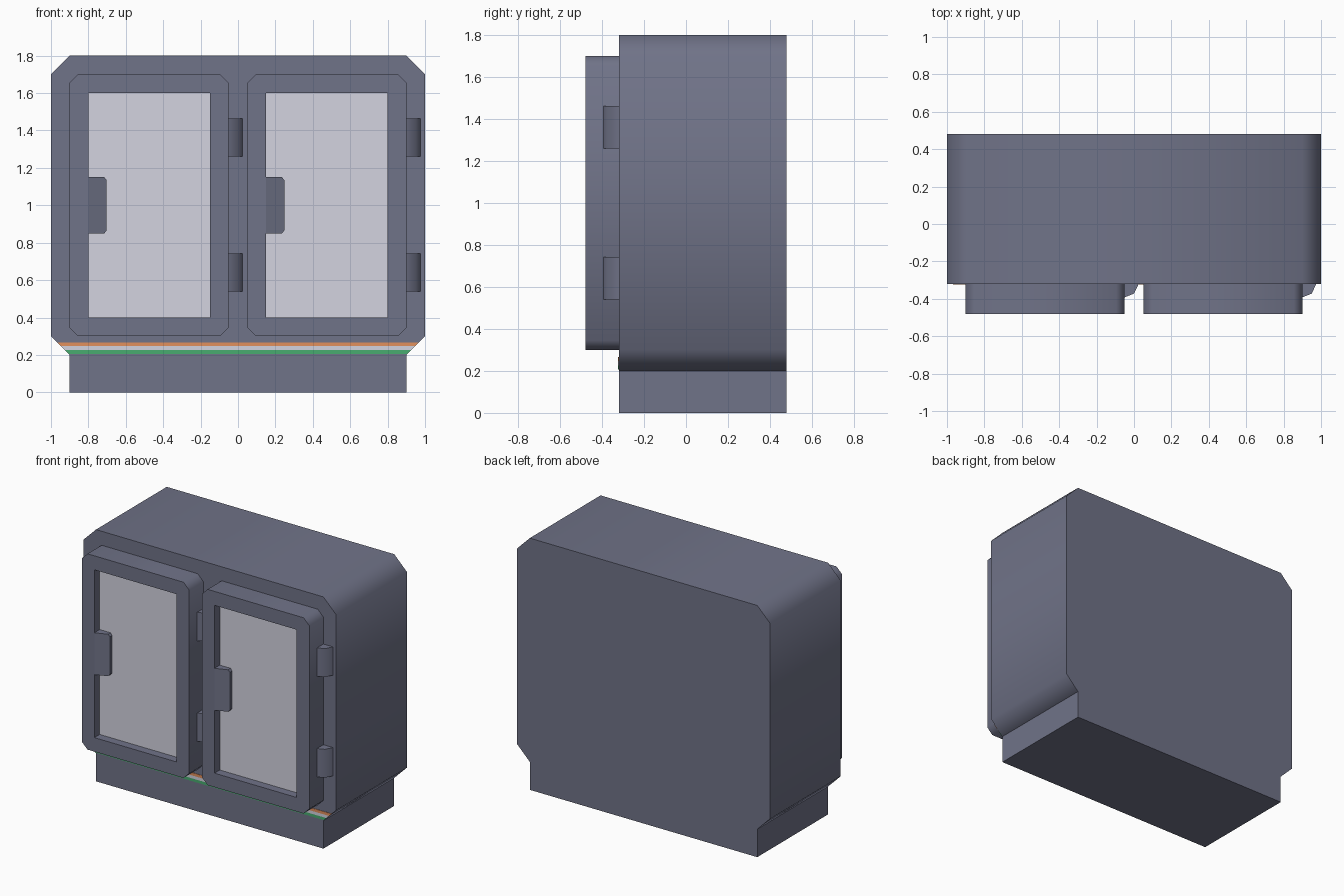
import bpy, bmesh, math

if "Cube" in bpy.data.objects:
    bpy.data.objects.remove(bpy.data.objects["Cube"])


def srgb(r, g, b):
    f = lambda c: c / 12.92 if c <= 0.04045 else ((c + 0.055) / 1.055) ** 2.4
    return (f(r / 255), f(g / 255), f(b / 255), 1)


def material(name, rgb):
    m = bpy.data.materials.new(name)
    m.diffuse_color = srgb(*rgb)
    m.use_nodes = True
    m.node_tree.nodes["Principled BSDF"].inputs["Base Color"].default_value = m.diffuse_color
    return m


SLATE = material("slate_grey", (112, 115, 136))
PALE = material("pale_grey", (212, 212, 224))
ORANGE = material("orange", (226, 144, 92))
GREEN = material("green", (72, 172, 112))


def finish(bm, name, mat, smooth=True):
    bmesh.ops.recalc_face_normals(bm, faces=bm.faces)
    me = bpy.data.meshes.new(name)
    bm.to_mesh(me)
    bm.free()
    ob = bpy.data.objects.new(name, me)
    bpy.context.collection.objects.link(ob)
    me.materials.append(mat)
    if smooth:
        bpy.ops.object.select_all(action='DESELECT')
        ob.select_set(True)
        bpy.context.view_layer.objects.active = ob
        bpy.ops.object.shade_smooth_by_angle(angle=math.radians(55))
    return ob


def prism(name, profile, lo, hi, axis, mat, smooth=True):
    """Extrude a 2D profile: (x, z) along y, or (x, y) along z."""
    bm = bmesh.new()
    put = (lambda a, b, t: (a, t, b)) if axis == 'y' else (lambda a, b, t: (a, b, t))
    A = [bm.verts.new(put(a, b, lo)) for a, b in profile]
    B = [bm.verts.new(put(a, b, hi)) for a, b in profile]
    n = len(profile)
    bm.faces.new(A)
    bm.faces.new(B)
    for i in range(n):
        j = (i + 1) % n
        bm.faces.new((A[i], A[j], B[j], B[i]))
    return finish(bm, name, mat, smooth)


def rect(x0, x1, z0, z1):
    return [(x0, z0), (x1, z0), (x1, z1), (x0, z1)]


def octagon(x0, x1, z0, z1, c):
    return [(x0, z0 + c), (x0 + c, z0), (x1 - c, z0), (x1, z0 + c),
            (x1, z1 - c), (x1 - c, z1), (x0 + c, z1), (x0, z1 - c)]


def door_frame(name, outer, inner, lo, hi):
    """Chamfered ring around a rectangular opening."""
    bm = bmesh.new()
    O, I = ([[bm.verts.new((x, y, z)) for x, z in pts] for y in (lo, hi)]
            for pts in (outer, inner))
    for s in (0, 1):
        for k in range(4):
            bm.faces.new((O[s][2*k], O[s][2*k+1], I[s][k]))
            bm.faces.new((O[s][2*k+1], O[s][(2*k+2) % 8], I[s][(k+1) % 4], I[s][k]))
    for loop in (O, I):
        n = len(loop[0])
        for i in range(n):
            j = (i + 1) % n
            bm.faces.new((loop[0][i], loop[0][j], loop[1][j], loop[1][i]))
    return finish(bm, name, SLATE)


FRONT, BACK, DOOR = -0.32, 0.48, -0.48

# Cabinet body and plinth
prism("cabinet_body", octagon(-1, 1, 0.2, 1.8, 0.1), FRONT, BACK, 'y', SLATE)
prism("plinth", rect(-0.9, 0.9, 0, 0.2), FRONT, BACK, 'y', SLATE, False)

# Painted stripes following the lower chamfer
for name, z0, z1, mat in (("green_stripe", 0.206, 0.226, GREEN),
                          ("pale_stripe", 0.226, 0.247, PALE),
                          ("orange_stripe", 0.247, 0.267, ORANGE)):
    w0, w1 = 0.7 + z0, 0.7 + z1
    prism(name, [(-w0, z0), (w0, z0), (w1, z1), (-w1, z1)],
          FRONT - 0.003, FRONT + 0.001, 'y', mat, False)

# Doors with window, handle and hinges
for side, x0 in (("left", -0.9), ("right", 0.05)):
    x1 = x0 + 0.85
    door_frame(side + "_door_frame", octagon(x0, x1, 0.3, 1.7, 0.045),
               rect(x0 + 0.1, x1 - 0.1, 0.4, 1.6), DOOR, FRONT)
    prism(side + "_window", rect(x0 + 0.1, x1 - 0.1, 0.4, 1.6),
          -0.42, FRONT, 'y', PALE, False)

    # Handle: plate sloping back from the frame edge, free corners clipped
    h = x0 + 0.1
    handle = prism(side + "_handle",
                   [(h, 0.85), (h + 0.085, 0.85), (h + 0.098, 0.866),
                    (h + 0.098, 1.134), (h + 0.085, 1.15), (h, 1.15)],
                   DOOR, -0.42, 'y', SLATE, False)
    for v in handle.data.vertices:
        if v.co.y < -0.45:
            v.co.y += 0.37 * (v.co.x - h)

    # Hinge barrels on the right edge of the door
    for level, z in (("lower", 0.54), ("upper", 1.26)):
        prism(f"{side}_{level}_hinge",
              [(x1, FRONT), (x1, -0.392), (x1 + 0.05, -0.372), (x1 + 0.075, FRONT)],
              z, z + 0.203, 'z', SLATE)
